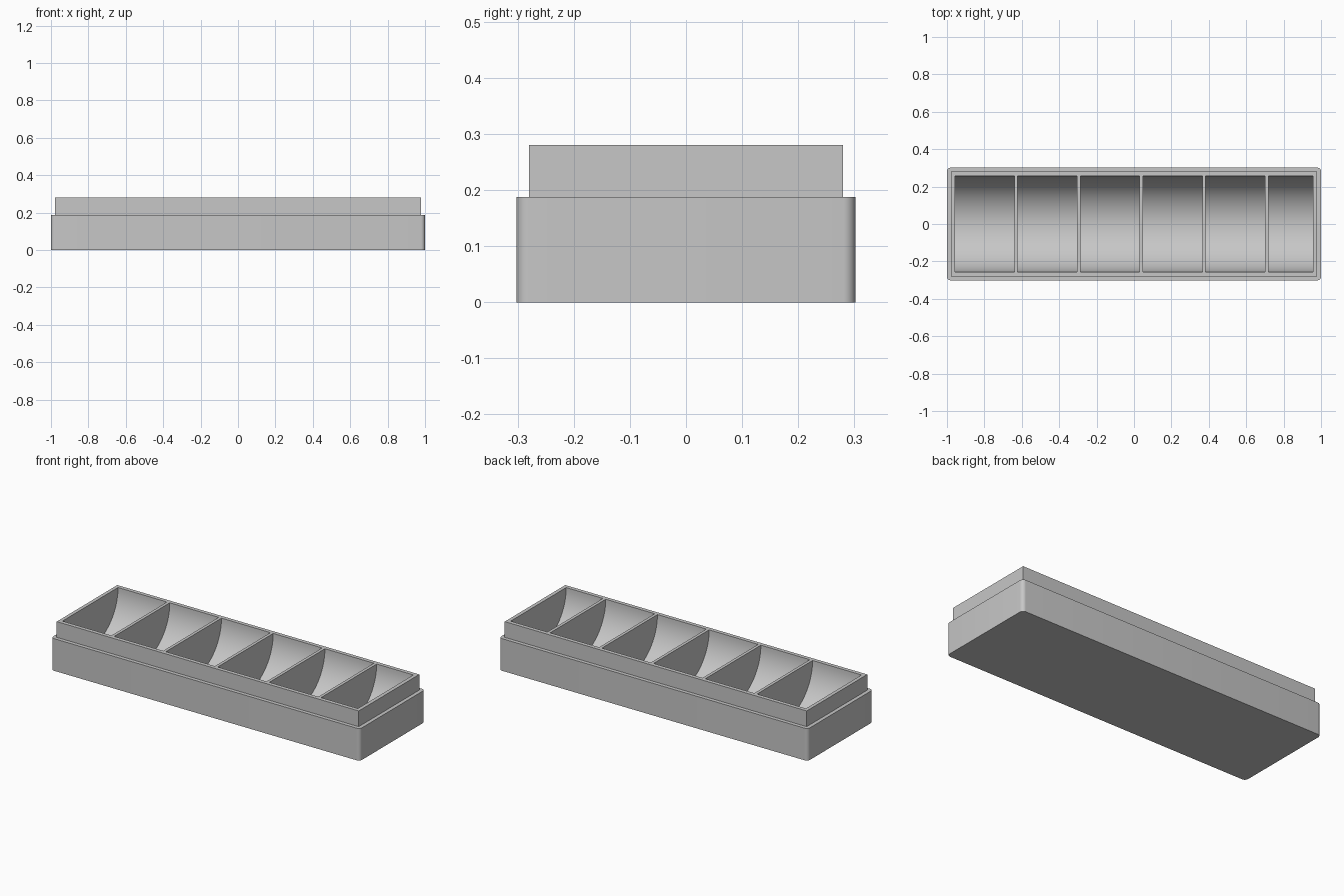
import bpy
import math
from mathutils import Matrix

cube = bpy.data.objects.get("Cube")
if cube:
    bpy.data.objects.remove(cube, do_unlink=True)

TOP, LEDGE = 0.28, 0.188
TROUGH_RADIUS = 0.257
PITCH, DIVIDER, LEFT, RIGHT = 0.335, 0.018, -0.957, 0.956

grey = bpy.data.materials.new("plain grey")
grey.use_nodes = True
colour = (0.57, 0.57, 0.57, 1)
grey.diffuse_color = colour
grey.node_tree.nodes["Principled BSDF"].inputs["Base Color"].default_value = colour


def block(name, size, z_low, z_high):
    """Box centred on x and y between two heights."""
    bpy.ops.mesh.primitive_cube_add(size=1)
    obj = bpy.context.object
    obj.name = name
    height = z_high - z_low
    obj.data.transform(Matrix.Translation((0, 0, (z_low + z_high) / 2))
                       @ Matrix.Diagonal((*size, height, 1)))
    obj.data.materials.append(grey)
    return obj


def apply(obj, modifier):
    bpy.context.view_layer.objects.active = obj
    bpy.ops.object.modifier_apply(modifier=modifier.name)


def combine(obj, other, operation):
    """Apply a boolean and discard the helper."""
    mod = obj.modifiers.new(operation, 'BOOLEAN')
    mod.operation, mod.solver, mod.object = operation, 'EXACT', other
    apply(obj, mod)
    bpy.data.objects.remove(other, do_unlink=True)


# Base with rounded upright corners
tray = block("compartment_tray", (2, 0.604), 0, LEDGE)
weights = tray.data.attributes.new("bevel_weight_edge", 'FLOAT', 'EDGE')
for edge in tray.data.edges:
    a, b = (tray.data.vertices[i].co for i in edge.vertices)
    weights.data[edge.index].value = float(abs(a.z - b.z) > 0.1)
bevel = tray.modifiers.new("rounded corners", 'BEVEL')
bevel.limit_method = 'WEIGHT'
bevel.width, bevel.segments = 0.022, 8
apply(tray, bevel)

# Raised, square-cornered lip
combine(tray, block("lip", (1.956, 0.56), 0.1, TOP), 'UNION')

# Row of half-round troughs, the last one shorter
for i in range(6):
    start = LEFT + i * PITCH
    end = min(start + PITCH - DIVIDER, RIGHT)
    bpy.ops.mesh.primitive_cylinder_add(
        vertices=96, radius=TROUGH_RADIUS, depth=end - start,
        location=((start + end) / 2, 0, TOP), rotation=(0, math.pi / 2, 0))
    cutter = bpy.context.object
    cutter.name = "trough_cutter"
    cutter.hide_render = True
    cutter.data.materials.append(grey)
    combine(tray, cutter, 'DIFFERENCE')

# Smooth troughs and corners, crisp rims
bpy.ops.object.select_all(action='DESELECT')
tray.select_set(True)
bpy.context.view_layer.objects.active = tray
bpy.ops.object.shade_smooth_by_angle(angle=math.radians(30))
